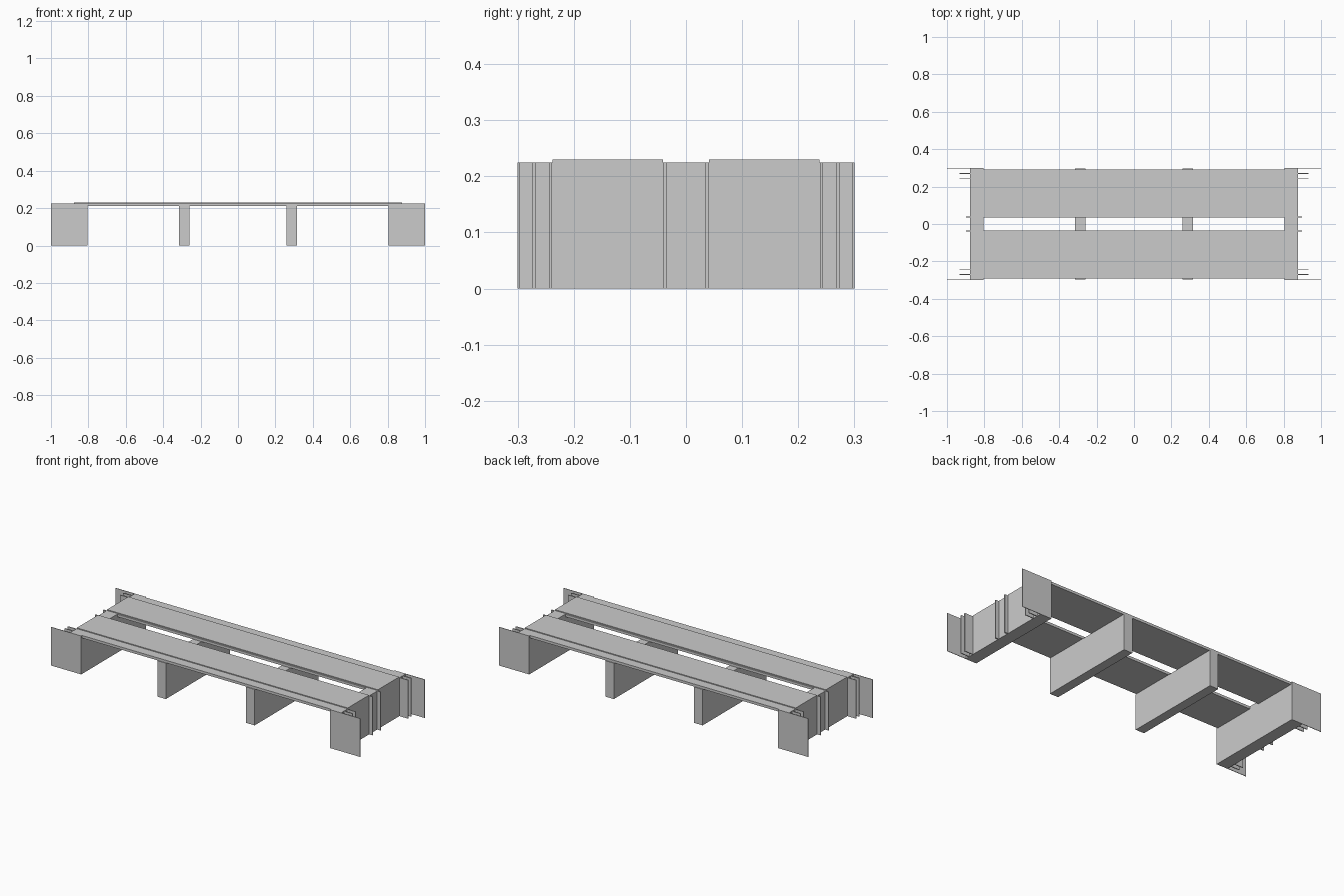
import bpy, bmesh
from mathutils import Vector

if "Cube" in bpy.data.objects:
    bpy.data.objects.remove(bpy.data.objects["Cube"])


def box(name, x0, x1, y0, y1, z0, z1):
    bm = bmesh.new()
    bmesh.ops.create_cube(bm, size=1)
    for v in bm.verts:
        v.co = Vector((x0 + (v.co.x + .5) * (x1 - x0),
                       y0 + (v.co.y + .5) * (y1 - y0),
                       z0 + (v.co.z + .5) * (z1 - z0)))
    me = bpy.data.meshes.new(name)
    bm.to_mesh(me)
    bm.free()
    ob = bpy.data.objects.new(name, me)
    bpy.context.collection.objects.link(ob)
    return ob


def mirrored_box(name, a, b, y0, y1, z0, z1, s):
    # s = -1 flips along x
    lo, hi = sorted((a * s, b * s))
    return box(name, lo, hi, y0, y1, z0, z1)


# Deck boards: a wide lower layer and a narrower raised layer
for label, s in (("back", 1), ("front", -1)):
    y0, y1 = sorted((s * .034, s * .292))
    box(label + "_deck_board", -.805, .805, y0, y1, .21, .225)
    y0, y1 = sorted((s * .041, s * .238))
    box(label + "_deck_top", -.877, .877, y0, y1, .225, .23)

# Crosswise bearers under the deck
for label, s in (("right", 1), ("left", -1)):
    mirrored_box(label + "_middle_bearer", .26, .315, -.296, .296, 0, .21, s)
    mirrored_box(label + "_end_bearer", .805, .877, -.298, .298, 0, .225, s)

    # Thin upright fins on the end faces
    for side, t in (("back", 1), ("front", -1)):
        for fin, reach, y, th in (("outer_plate", 1.0, .2985, .003),
                                  ("middle_fin", .932, .271, .005),
                                  ("inner_fin", .932, .242, .005),
                                  ("centre_fin", .898, .037, .006)):
            start = .805 if fin == "outer_plate" else .875
            mirrored_box(f"{label}_{side}_{fin}", start, reach,
                         t * y - th / 2, t * y + th / 2, 0, .225, s)
